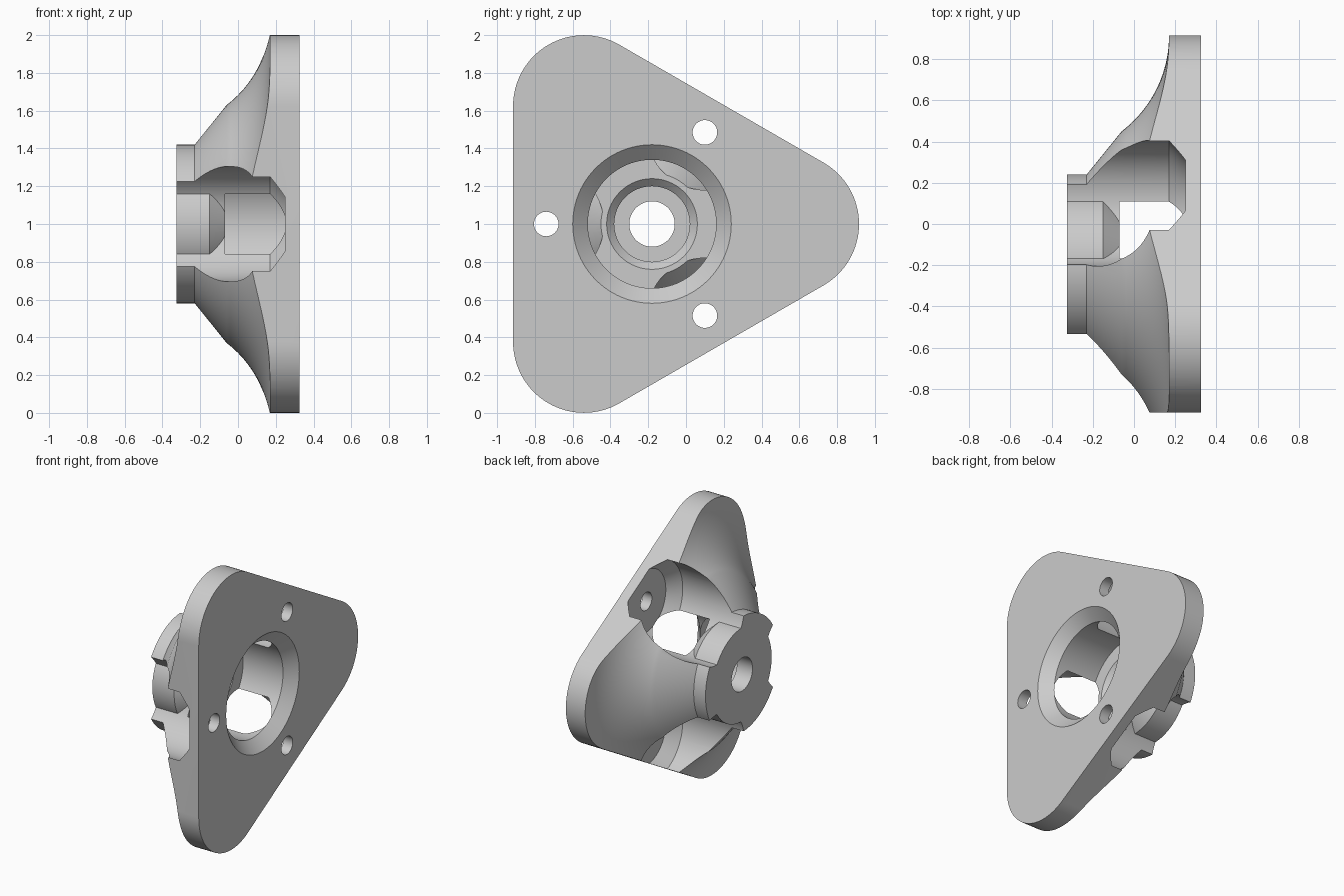
import bpy, bmesh, math
from math import cos, sin, pi

if "Cube" in bpy.data.objects:
    bpy.data.objects.remove(bpy.data.objects["Cube"], do_unlink=True)

AXIS_Y, AXIS_Z = -0.18, 1.0
PLATE_FRONT, PLATE_BACK = 0.325, 0.17
CORNER_DIST, CORNER_R = 0.721, 0.375
HOLE_DIST = 0.56


def loft(name, rings):
    """Solid skinned through matching rings of points, capped at both ends."""
    bm = bmesh.new()
    loops = [[bm.verts.new(p) for p in ring] for ring in rings]
    n = len(loops[0])
    for a, b in zip(loops, loops[1:]):
        for i in range(n):
            j = (i + 1) % n
            bm.faces.new((a[i], a[j], b[j], b[i]))
    bm.faces.new(loops[0][::-1])
    bm.faces.new(loops[-1])
    bmesh.ops.recalc_face_normals(bm, faces=bm.faces)
    mesh = bpy.data.meshes.new(name)
    bm.to_mesh(mesh)
    bm.free()
    obj = bpy.data.objects.new(name, mesh)
    bpy.context.collection.objects.link(obj)
    return obj


def turned(name, profile, dist=0.0, angle=0.0, seg=96):
    """Solid of (x, radius) points turned about an axis parallel to x."""
    y, z = AXIS_Y + dist * cos(angle), AXIS_Z + dist * sin(angle)
    turns = [2 * pi * i / seg for i in range(seg)]
    return loft(name, [[(x, y + r * cos(t), z + r * sin(t)) for t in turns]
                       for x, r in profile])


def combine(obj, tool, operation):
    """Apply a boolean and throw the tool away."""
    mod = obj.modifiers.new("cut", 'BOOLEAN')
    mod.operation, mod.object, mod.solver = operation, tool, 'EXACT'
    bpy.context.view_layer.objects.active = obj
    bpy.ops.object.modifier_apply(modifier=mod.name)
    bpy.data.objects.remove(tool, do_unlink=True)


# Flared hub: straight collar, cone, then a concave sweep out to the plate
arc_r, arc_x, arc_h = 0.585, -0.415, 1.095
start = math.atan2(0.63 - arc_h, -0.06 - arc_x)
sweep = [(arc_x + arc_r * cos(start * (1 - k / 20)),
          arc_h + arc_r * sin(start * (1 - k / 20))) for k in range(21)]
body = turned("flanged_hub", [(-0.325, 0.42), (-0.23, 0.42)] + sweep
              + [(PLATE_BACK, 1.2), (0.5, 1.2)], seg=128)

# Rounded triangular outline
outline = []
for c in range(3):
    mid = c * 2 * pi / 3
    for k in range(33):
        t = mid - pi / 3 + k / 32 * 2 * pi / 3
        outline.append((AXIS_Y + CORNER_DIST * cos(mid) + CORNER_R * cos(t),
                        AXIS_Z + CORNER_DIST * sin(mid) + CORNER_R * sin(t)))
prism = loft("triangle", [[(x, y, z) for y, z in outline] for x in (-0.6, PLATE_FRONT)])
combine(body, prism, 'INTERSECT')

# Three screw pockets that leave the hub core standing, and their screw holes
for k in range(3):
    angle = pi / 3 + k * 2 * pi / 3
    pocket = turned("pocket", [(-0.4, 0.305), (PLATE_BACK, 0.305), (0.25, 0.225)],
                    HOLE_DIST, angle)
    core = turned("core", [(-0.5, 0.34), (-0.15, 0.34), (-0.07, 0.27)])
    combine(pocket, core, 'DIFFERENCE')
    combine(body, pocket, 'DIFFERENCE')
    hole = turned("screw_hole", [(0.1, 0.065), (0.5, 0.065)], HOLE_DIST, angle, 48)
    combine(body, hole, 'DIFFERENCE')

# Stepped centre bore with chamfered mouth
bore = turned("bore", [(-0.5, 0.12), (-0.2, 0.12), (-0.2, 0.2), (-0.11, 0.2),
                       (-0.07, 0.24), (-0.07, 0.34), (0.25, 0.34), (0.405, 0.505)])
combine(body, bore, 'DIFFERENCE')

# Plain grey finish
grey = bpy.data.materials.new("light_grey")
grey.use_nodes = True
colour = (0.6, 0.6, 0.6, 1)
grey.diffuse_color = colour
grey.node_tree.nodes["Principled BSDF"].inputs["Base Color"].default_value = colour
body.data.materials.clear()
body.data.materials.append(grey)

bpy.ops.object.select_all(action='DESELECT')
body.select_set(True)
bpy.context.view_layer.objects.active = body
bpy.ops.object.shade_smooth_by_angle(angle=math.radians(25))
